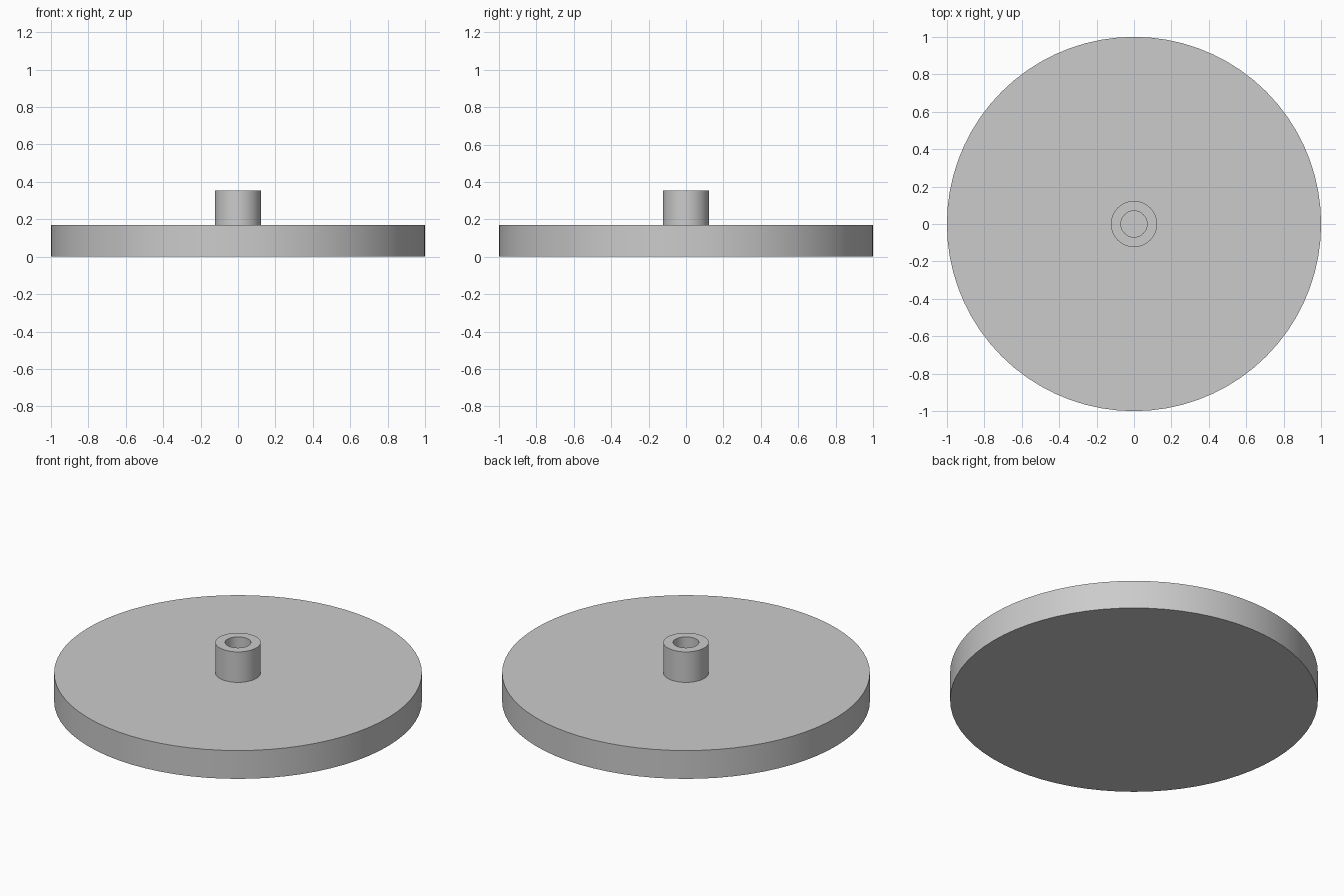
import bpy, bmesh, math

cube = bpy.data.objects.get("Cube")
if cube:
    bpy.data.objects.remove(cube, do_unlink=True)

DISC_R, DISC_TOP = 1.0, 0.17
HUB_R, HUB_TOP = 0.123, 0.353
BORE_R, BORE_FLOOR = 0.07, DISC_TOP

grey = bpy.data.materials.new("plain grey")
grey.use_nodes = True
colour = (0.6, 0.6, 0.6, 1)
grey.diffuse_color = colour
grey.node_tree.nodes["Principled BSDF"].inputs["Base Color"].default_value = colour


def turned(name, profile, segments):
    """Spin an (r, z) profile around z; a zero radius closes on the axis."""
    bm = bmesh.new()
    points = [bm.verts.new((r, 0, z)) for r, z in profile]
    edges = [bm.edges.new(pair) for pair in zip(points, points[1:])]
    bmesh.ops.spin(bm, geom=points + edges, axis=(0, 0, 1), cent=(0, 0, 0),
                   angle=math.tau, steps=segments, use_merge=True)
    bmesh.ops.remove_doubles(bm, verts=bm.verts, dist=1e-5)
    bmesh.ops.recalc_face_normals(bm, faces=bm.faces)
    mesh = bpy.data.meshes.new(name)
    bm.to_mesh(mesh)
    bm.free()
    mesh.materials.append(grey)
    obj = bpy.data.objects.new(name, mesh)
    bpy.context.collection.objects.link(obj)
    bpy.ops.object.select_all(action="DESELECT")
    obj.select_set(True)
    bpy.context.view_layer.objects.active = obj
    bpy.ops.object.shade_smooth_by_angle(angle=math.radians(30))
    return obj


# Solid round disc with the hub and its blind bore turned in one piece
turned("disc_with_hub", [
    (0, 0), (DISC_R, 0), (DISC_R, DISC_TOP),
    (HUB_R, DISC_TOP), (HUB_R, HUB_TOP),
    (BORE_R, HUB_TOP), (BORE_R, BORE_FLOOR), (0, BORE_FLOOR),
], 72)
